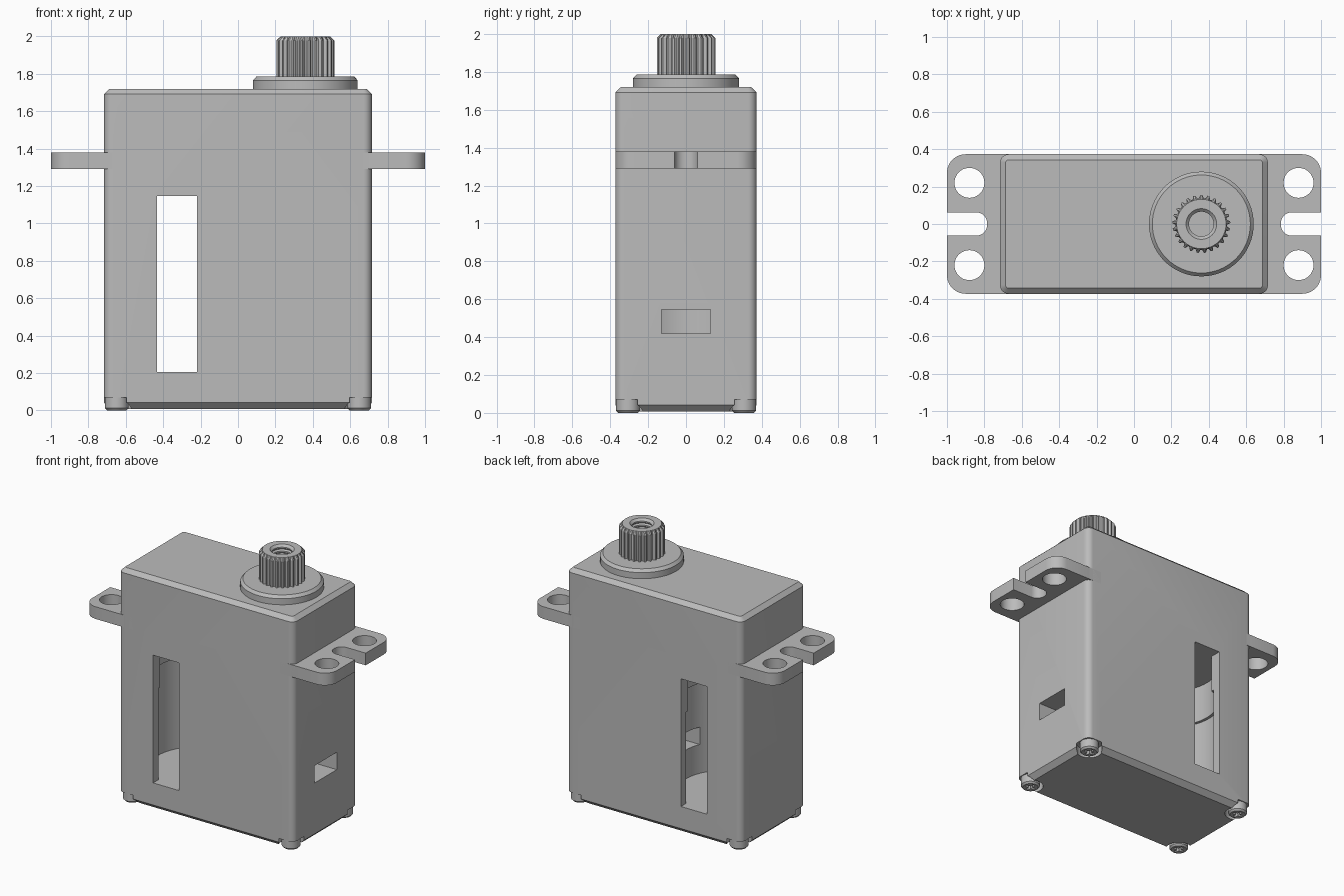
import bpy, bmesh
from math import sin, cos, pi, tau
from mathutils import Matrix

cube = bpy.data.objects.get("Cube")
if cube:
    bpy.data.objects.remove(cube, do_unlink=True)

grey = bpy.data.materials.new("plain grey")
grey.use_nodes = True
grey.diffuse_color = (0.5, 0.5, 0.5, 1)
grey.node_tree.nodes["Principled BSDF"].inputs["Base Color"].default_value = (0.5, 0.5, 0.5, 1)


def loft(name, rings):
    """Solid through a stack of equal-length rings, capped at both ends."""
    bm = bmesh.new()
    rows = [[bm.verts.new(p) for p in ring] for ring in rings]
    n = len(rows[0])
    for a, b in zip(rows, rows[1:]):
        for i in range(n):
            j = (i + 1) % n
            bm.faces.new((a[i], a[j], b[j], b[i]))
    bm.faces.new(rows[0][::-1])
    bm.faces.new(rows[-1])
    bmesh.ops.recalc_face_normals(bm, faces=bm.faces)
    mesh = bpy.data.meshes.new(name)
    bm.to_mesh(mesh)
    bm.free()
    mesh.materials.append(grey)
    obj = bpy.data.objects.new(name, mesh)
    bpy.context.collection.objects.link(obj)
    return obj


def rounded(cx, cy, hx, hy, r, z, steps=6):
    """Rounded rectangle ring at height z."""
    pts = []
    for k, (sx, sy) in enumerate(((1, 1), (-1, 1), (-1, -1), (1, -1))):
        for i in range(steps + 1):
            a = (k + i / steps) * pi / 2
            pts.append((cx + sx * (hx - r) + r * cos(a), cy + sy * (hy - r) + r * sin(a), z))
    return pts


def lathe(name, x, y, profile, n=48):
    return loft(name, [[(x + r * cos(tau * i / n), y + r * sin(tau * i / n), z)
                        for i in range(n)] for r, z in profile])


def box(name, x0, x1, y0, y1, z0, z1):
    return loft(name, [[(x0, y0, z), (x1, y0, z), (x1, y1, z), (x0, y1, z)] for z in (z0, z1)])


def cut(obj, cutters):
    """Subtract each cutter and bake the result."""
    for c in cutters:
        c.hide_render = True
        mod = obj.modifiers.new("cut", "BOOLEAN")
        mod.operation, mod.solver, mod.object = "DIFFERENCE", "EXACT", c
        bpy.context.view_layer.update()
        graph = bpy.context.evaluated_depsgraph_get()
        mesh = bpy.data.meshes.new_from_object(obj.evaluated_get(graph))
        obj.modifiers.clear()
        obj.data = mesh
        bpy.data.objects.remove(c, do_unlink=True)


parts = []
corners = [(sx * 0.648, sy * 0.306) for sx in (-1, 1) for sy in (-1, 1)]

# Case with chamfered top and bottom
HX, HY, R = 0.716, 0.373, 0.045
case = loft("case", [rounded(0, 0, HX - d, HY - d, R - d, z)
                     for d, z in ((0.035, 0.008), (0, 0.042), (0, 1.692), (0.03, 1.72))])
# Motor bore seen through the window, side opening, corner pockets
cut(case, [
    lathe("motor_bore", -0.325, 0, [(0.33, 0.205), (0.33, 0.88), (0.31, 0.88), (0.31, 1.148)], 64),
    box("window", -0.432, -0.22, -0.5, 0.5, 0.205, 1.148),
    box("side_opening", -0.2, 0.9, -0.13, 0.13, 0.418, 0.546),
] + [lathe("pocket", x, y, [(0.085, -0.1), (0.085, 0.07)]) for x, y in corners])
parts.append(case)

# Mounting ears with two holes and an open slot each
for side, label in ((1, "left"), (-1, "right")):
    ear = loft(label + "_ear", [rounded(side * 0.8, 0, 0.2, HY, 0.1, z, 10) for z in (1.29, 1.38)])
    cut(ear, [lathe("hole", side * 0.88, y, [(0.08, 1.2), (0.08, 1.5)]) for y in (-0.22, 0.22)]
        + [loft("slot", [rounded(side * 0.985, 0, 0.2, 0.062, 0.058, z) for z in (1.2, 1.5)])])
    # Square root that joins the ear to the case
    parts += [ear, box(label + "_ear_root", *sorted((side * 0.6, side * 0.73)), -HY, HY, 1.29, 1.38)]

# Output boss
parts.append(lathe("output_boss", 0.36, 0, [(0.28, 1.7), (0.28, 1.765), (0.262, 1.785)], 64))

# Splined output shaft with a threaded bore
TEETH = 25
N = TEETH * 4
profile = [(0.155, 1.77), (0.155, 1.978), (0.132, 2.0), (0.082, 2.0), (0.066, 1.984)]
for k in range(5):
    z = 1.975 - k * 0.03
    profile += [(0.066, z), (0.076, z - 0.01), (0.066, z - 0.02)]
profile.append((0.066, 1.81))
rings = []
for r, z in profile:
    ring = []
    for i in range(N):
        rr = min(r, 0.155 if i % 4 < 2 else 0.138)
        a = tau * (i + 0.5) / N
        ring.append((0.36 + rr * cos(a), rr * sin(a), z))
    rings.append(ring)
parts.append(loft("splined_shaft", rings))

# Bottom corner screws with cross recesses
for i, (x, y) in enumerate(corners):
    screw = lathe("case_screw_%d" % (i + 1), x, y, [(0.052, 0), (0.063, 0.012), (0.063, 0.08)], 32)
    cut(screw, [box("recess", x - a, x + a, y - b, y + b, -0.05, 0.03)
                for a, b in ((0.038, 0.01), (0.01, 0.038))])
    parts.append(screw)

# Smooth the curved faces, keep hard edges
bpy.ops.object.select_all(action="DESELECT")
for p in parts:
    p.select_set(True)
bpy.context.view_layer.objects.active = parts[0]
bpy.ops.object.shade_smooth_by_angle(angle=pi / 6)
